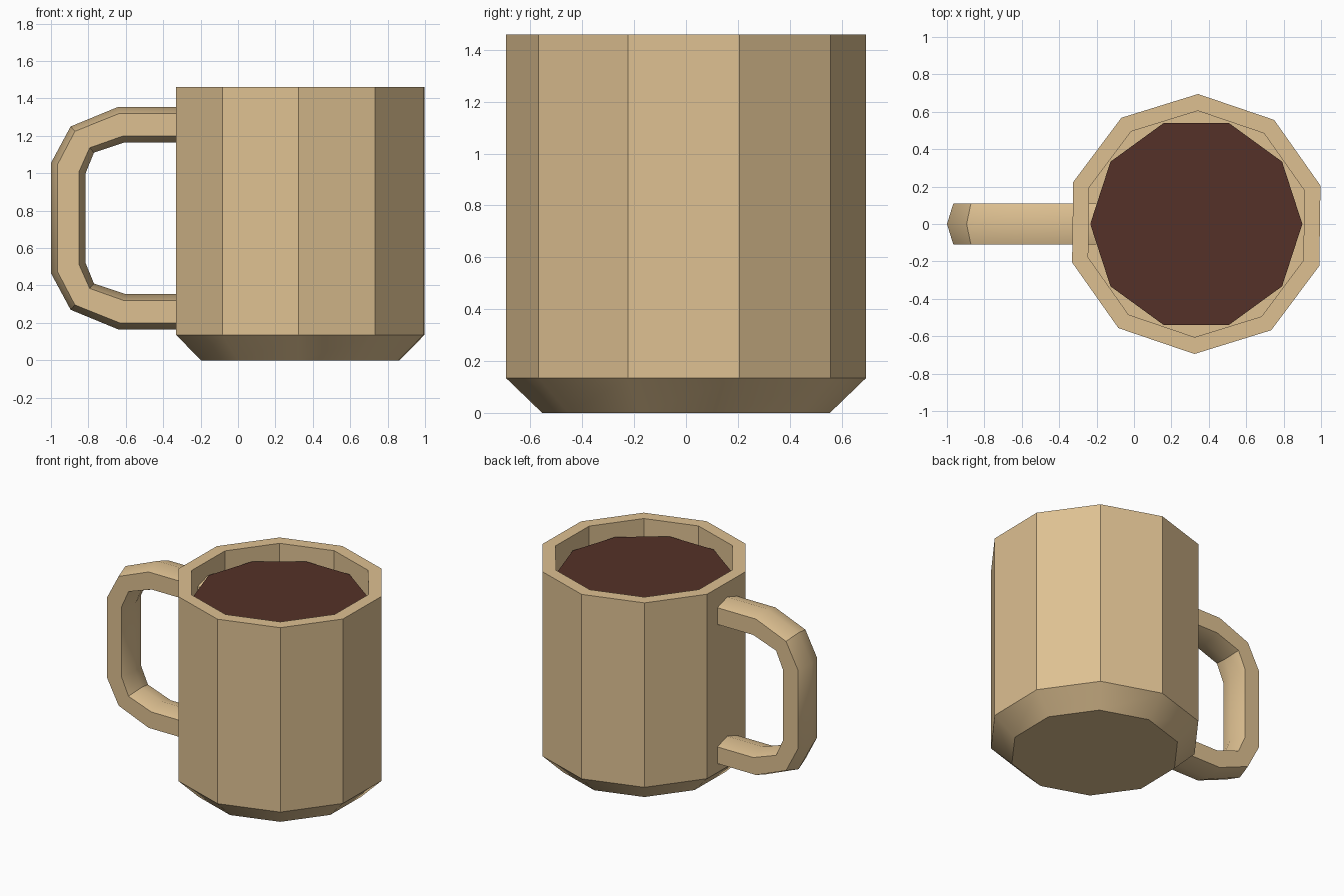
import bpy
import bmesh
from math import cos, sin, pi, radians
from mathutils import Vector

cube = bpy.data.objects.get("Cube")
if cube:
    bpy.data.objects.remove(cube, do_unlink=True)

SIDES = 10
CENTRE_X = 0.333


def make_material(name, rgb):
    mat = bpy.data.materials.new(name)
    mat.use_nodes = True
    colour = (*rgb, 1)
    mat.diffuse_color = colour
    mat.node_tree.nodes["Principled BSDF"].inputs["Base Color"].default_value = colour
    return mat


def ring(radius, z, turn):
    return [Vector((CENTRE_X + radius * cos(turn + 2 * pi * i / SIDES),
                    radius * sin(turn + 2 * pi * i / SIDES), z)) for i in range(SIDES)]


def loft(name, rings, mat, cap=True):
    """Bridge a list of point loops, cap both ends and smooth the shallow edges."""
    bm = bmesh.new()
    loops = [[bm.verts.new(p) for p in r] for r in rings]
    n = len(loops[0])
    for a, b in zip(loops, loops[1:]):
        for i in range(n):
            j = (i + 1) % n
            bm.faces.new((a[i], a[j], b[j], b[i]))
    bm.faces.new(loops[0][::-1])
    if len(loops) > 1:
        bm.faces.new(loops[-1])
        bmesh.ops.recalc_face_normals(bm, faces=bm.faces)
    else:
        bmesh.ops.reverse_faces(bm, faces=bm.faces)
    mesh = bpy.data.meshes.new(name)
    bm.to_mesh(mesh)
    bm.free()
    mesh.materials.append(mat)
    obj = bpy.data.objects.new(name, mesh)
    bpy.context.collection.objects.link(obj)
    bpy.ops.object.select_all(action='DESELECT')
    obj.select_set(True)
    bpy.context.view_layer.objects.active = obj
    bpy.ops.object.shade_smooth_by_angle(angle=radians(35.7))
    return obj


clay = make_material("tan_clay", (0.73, 0.53, 0.285))
brown = make_material("dark_brown_drink", (0.091, 0.031, 0.021))

# Cup: chamfered foot, straight outer wall, flat rim, inner wall and floor
cup_profile = [(0.555, 0), (0.695, 0.135), (0.695, 1.46), (0.605, 1.46), (0.605, 0.14)]
loft("cup", [ring(r, z, radians(89.2)) for r, z in cup_profile], clay)

# Drink surface
loft("drink", [ring(0.567, 1.36, 0)], brown)

# Handle: upper half as outer and inner ridge points, mirrored to the lower half
upper = [((-0.2, 1.355), (-0.2, 1.165)),
         ((-0.64, 1.355), (-0.605, 1.165)),
         ((-0.895, 1.25), (-0.77, 1.11)),
         ((-1.0, 1.055), (-0.815, 1.0))]
MIRROR_Z = 1.52
lower = [tuple((x, MIRROR_Z - z) for x, z in pair) for pair in reversed(upper)]

# Six-sided section: position from outer to inner ridge, and sideways offset
section = [(0, 0), (0.185, 0.11), (0.815, 0.11), (1, 0), (0.815, -0.11), (0.185, -0.11)]


def handle_ring(outer, inner):
    a, b = Vector((outer[0], 0, outer[1])), Vector((inner[0], 0, inner[1]))
    return [a.lerp(b, t) + Vector((0, y, 0)) for t, y in section]


loft("handle", [handle_ring(o, i) for o, i in upper + lower], clay)
